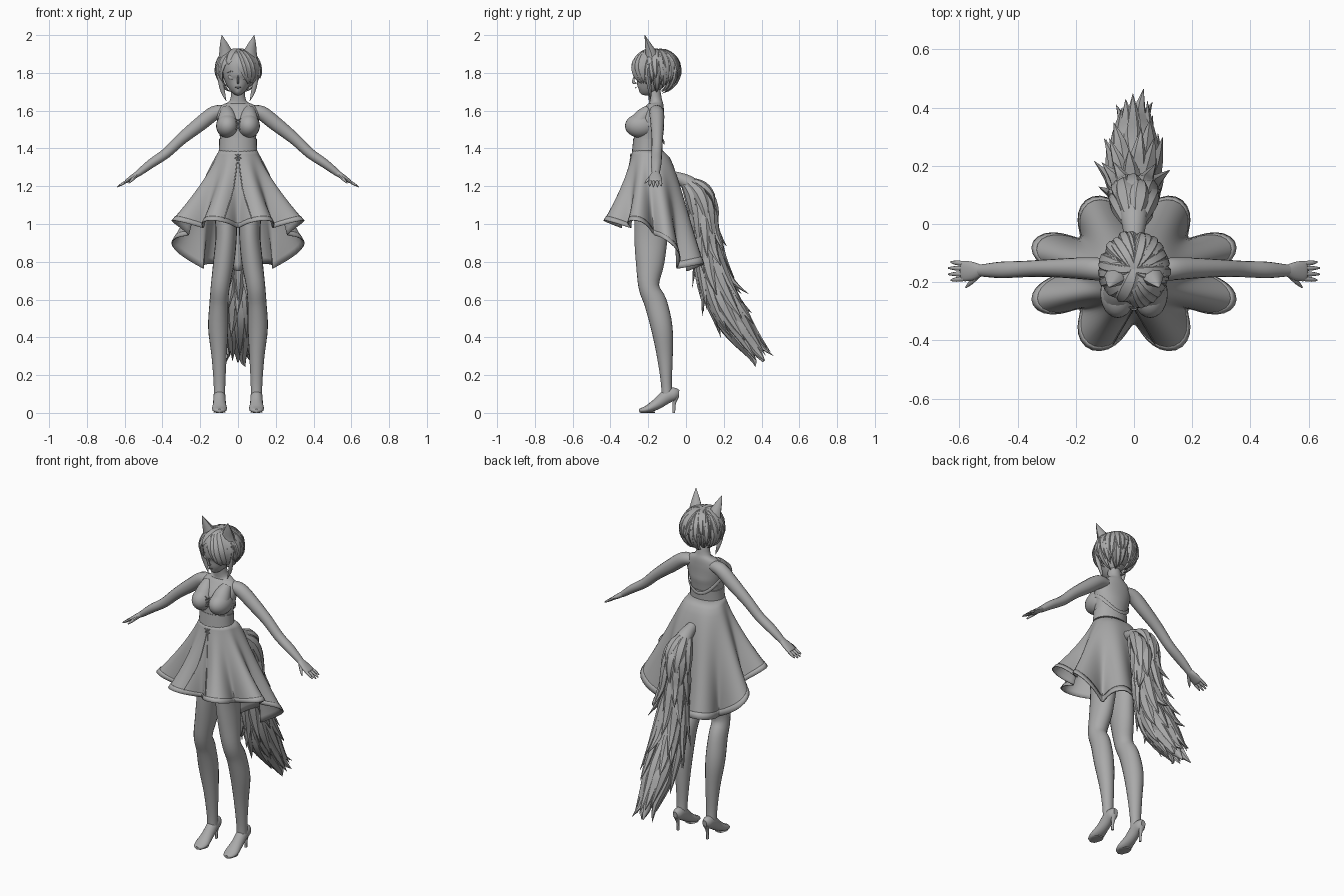
import bpy, bmesh, math, random
from mathutils import Vector

random.seed(4)
X, Y, Z = Vector((1, 0, 0)), Vector((0, 1, 0)), Vector((0, 0, 1))

if "Cube" in bpy.data.objects:
    bpy.data.objects.remove(bpy.data.objects["Cube"], do_unlink=True)

grey = bpy.data.materials.new("plain grey")
grey.use_nodes = True
grey.diffuse_color = (.4, .4, .4, 1)
grey.node_tree.nodes["Principled BSDF"].inputs["Base Color"].default_value = grey.diffuse_color


def finish(name, bm, angle=50):
    """Turn a bmesh into a shaded, coloured object."""
    bmesh.ops.recalc_face_normals(bm, faces=bm.faces)
    mesh = bpy.data.meshes.new(name)
    bm.to_mesh(mesh)
    bm.free()
    mesh.materials.append(grey)
    obj = bpy.data.objects.new(name, mesh)
    bpy.context.collection.objects.link(obj)
    bpy.ops.object.select_all(action="DESELECT")
    obj.select_set(True)
    bpy.context.view_layer.objects.active = obj
    bpy.ops.object.shade_smooth_by_angle(angle=math.radians(angle))
    return obj


def spline(pts, u):
    """Catmull-Rom value at u in 0..1 for points of any dimension."""
    f = min(max(u, 0), 1) * (len(pts) - 1)
    i = min(int(f), len(pts) - 2)
    f -= i
    rows = [pts[min(max(i + k, 0), len(pts) - 1)] for k in (-1, 0, 1, 2)]
    return [b + .5 * f * (c - a + f * (2*a - 5*b + 4*c - d + f * (3*(b - c) + d - a)))
            for a, b, c, d in zip(*rows)]


def loft(bm, pts, ref=X, sides=16, steps=4):
    """Sweep an ellipse along points (x, y, z, half width along ref, half depth)."""
    count = (len(pts) - 1) * steps
    rows = [spline(pts, k / count) for k in range(count + 1)]
    rings = []
    for k, row in enumerate(rows):
        tangent = Vector(rows[min(k + 1, count)][:3]) - Vector(rows[max(k - 1, 0)][:3])
        tangent.normalize()
        across = (ref - tangent * ref.dot(tangent)).normalized()
        deep = tangent.cross(across)
        a, b = max(row[3], .0008), max(row[4], .0008)
        rings.append([bm.verts.new(Vector(row[:3]) + across * a * math.cos(t) + deep * b * math.sin(t))
                      for t in (math.tau * j / sides for j in range(sides))])
    for low, high in zip(rings, rings[1:]):
        for j in range(sides):
            n = (j + 1) % sides
            bm.faces.new((low[j], low[n], high[n], high[j]))
    bm.faces.new(rings[0])
    bm.faces.new(rings[-1])


def part(name, *paths, ref=X, sides=16, steps=4):
    bm = bmesh.new()
    for pts in paths:
        loft(bm, pts, ref, sides, steps)
    return finish(name, bm)


def ball(name, centre, size):
    bm = bmesh.new()
    bmesh.ops.create_uvsphere(bm, u_segments=24, v_segments=14, radius=1)
    for v in bm.verts:
        v.co = Vector(centre) + Vector(a * b for a, b in zip(v.co, size))
    return finish(name, bm)


def flip(pts, s):
    return [(p[0] * s, *p[1:]) for p in pts]


# Torso, neck and head
part("torso", [(0, -.18, 1, .08, .06), (0, -.18, 1.08, .13, .095), (0, -.19, 1.2, .125, .1),
               (0, -.205, 1.38, .097, .076), (0, -.2, 1.46, .096, .076), (0, -.192, 1.53, .108, .078),
               (0, -.17, 1.595, .11, .056), (0, -.16, 1.63, .084, .042), (0, -.162, 1.655, .043, .035),
               (0, -.175, 1.74, .034, .034)], sides=28)
part("head", [(0, -.24, 1.692, .008, .01), (0, -.225, 1.708, .034, .042), (0, -.2, 1.745, .063, .073),
              (0, -.185, 1.79, .08, .09), (0, -.175, 1.84, .086, .095), (0, -.165, 1.89, .07, .08),
              (0, -.16, 1.915, .02, .03)], sides=28)
part("nose", [(0, -.272, 1.785, .003, .002), (0, -.279, 1.752, .006, .008), (0, -.262, 1.745, .004, .004)], sides=8)
part("mouth", [(-.015, -.263, 1.723, .002, .002), (0, -.267, 1.721, .003, .003),
               (.015, -.263, 1.723, .002, .002)], ref=Z, sides=8)

# Bodice with its low-backed band and lacing
part("bodice", [(0, -.204, 1.34, .108, .087), (0, -.205, 1.38, .102, .081), (0, -.203, 1.42, .1, .079),
                (0, -.201, 1.45, .1, .078)], sides=28)
bm = bmesh.new()
band = [(math.sin(t), math.cos(t)) for t in (math.tau * k / 32 for k in range(33))]
loft(bm, [(.107 * s, -.195 - .079 * c, 1.465 + .035 * c + .06 * s * s, .01, .003) for s, c in band], Z, 8, 1)
finish("bodice_band", bm)
for z, y in ((1.54, -.286), (1.35, -.291)):
    for k in range(3):
        h = z - .02 * k
        part("lacing", *[[(-.016 * s, y, h, .003, .003), (0, y - .004, h + .01, .003, .003),
                          (.016 * s, y, h + .02, .003, .003)] for s in (1, -1)], ref=Y, sides=6, steps=2)

# Paired parts
for side, s in (("left", 1), ("right", -1)):
    ball(side + "_bust", (.056 * s, -.24, 1.52), (.06, .083, .064))
    part(side + "_bust_slope", flip([(.06, -.19, 1.605, .03, .03), (.057, -.225, 1.57, .046, .044),
                                     (.056, -.25, 1.535, .054, .05)], s))
    ball(side + "_eye", (.035 * s, -.251, 1.778), (.018, .007, .014))
    part(side + "_brow", flip([(.018, -.267, 1.804, .002, .002), (.038, -.261, 1.809, .003, .003),
                               (.058, -.246, 1.802, .002, .002)], s), ref=Z, sides=6)
    part(side + "_ear", flip([(.06, -.178, 1.87, .045, .038), (.064, -.185, 1.905, .037, .03),
                              (.076, -.203, 1.955, .02, .015), (.086, -.218, 2, .001, .001)], s), sides=8)
    part(side + "_arm", flip([(.07, -.16, 1.598, .034, .03), (.125, -.155, 1.587, .039, .038),
                              (.2, -.152, 1.53, .036, .038), (.3, -.152, 1.45, .03, .031),
                              (.38, -.155, 1.375, .028, .027), (.46, -.158, 1.32, .028, .024),
                              (.53, -.16, 1.266, .02, .017)], s), ref=Y)
    # Hand with four fingers and a thumb
    part(side + "_palm", flip([(.525, -.16, 1.27, .02, .016), (.555, -.162, 1.25, .032, .014),
                               (.588, -.162, 1.228, .034, .01), (.595, -.162, 1.224, .02, .006)], s), ref=Y)
    fingers = [[(.58, -.162 + f, 1.232, .008, .007), (.61, -.162 + f * 1.1, 1.214, .008, .007),
                (.643 - abs(f) * .5, -.162 + f * 1.2, 1.194 + abs(f) * .3, .003, .003)]
               for f in (-.026, -.009, .009, .026)]
    thumb = [(.54, -.178, 1.255, .012, .01), (.56, -.2, 1.235, .009, .008), (.578, -.218, 1.216, .003, .003)]
    part(side + "_fingers", *[flip(f, s) for f in fingers + [thumb]], ref=Y, sides=8)
    part(side + "_leg", flip([(.07, -.18, 1.1, .06, .09), (.062, -.185, .95, .056, .089), (.075, -.19, .8, .056, .076),
                              (.094, -.197, .67, .05, .055), (.101, -.16, .58, .05, .06), (.105, -.128, .45, .053, .057),
                              (.1, -.112, .3, .04, .042), (.098, -.104, .16, .031, .029),
                              (.098, -.1, .08, .03, .03)], s), sides=20)
    # High-heeled shoe
    part(side + "_shoe", flip([(.098, -.037, .1, .014, .02), (.098, -.06, .1, .028, .034), (.098, -.1, .088, .032, .037),
                               (.098, -.15, .05, .034, .03), (.098, -.2, .022, .04, .021),
                               (.098, -.235, .013, .03, .013), (.098, -.248, .011, .012, .009)], s))
    part(side + "_heel", flip([(.098, -.052, .09, .02, .018), (.098, -.062, .05, .009, .009),
                               (.098, -.065, 0, .007, .008)], s), sides=10)
    part(side + "_sole", flip([(.098, -.165, .004, .022, .004), (.098, -.2, .004, .034, .004),
                               (.098, -.24, .004, .02, .004)], s), sides=12)


# Rippled skirt with round folds, short in front and long behind
def skirt_point(angle, t, out=0):
    ripple = -math.cos(8 * angle)
    angle -= .06 * math.sin(8 * angle) * t ** 2
    s, c = math.sin(angle), math.cos(angle)
    drop = min(max((.3 - c) / 1.2, 0), 1)
    drop *= drop * (3 - 2 * drop)
    hem = 1 - .23 * drop + .02 * ripple
    f = t ** (1.1 - .55 * drop)
    wave = .055 * ripple * t ** 2 + out
    wide, deep = .101 + .217 * f + wave, .08 + .148 * f + wave
    return Vector((s * wide, -.204 + .034 * f - c * deep, 1.39 + (hem - 1.39) * t))


def skirt_strip(name, start, end, rows, out):
    bm = bmesh.new()
    around = 128
    grid = [[bm.verts.new(skirt_point(math.tau * j / around, start + (end - start) * i / rows, out))
             for j in range(around)] for i in range(rows + 1)]
    for a, b in zip(grid, grid[1:]):
        for j in range(around):
            n = (j + 1) % around
            bm.faces.new((a[j], a[n], b[n], b[j]))
    solid = finish(name, bm).modifiers.new("thickness", "SOLIDIFY")
    solid.thickness = .004


skirt_strip("skirt", 0, 1, 18, 0)
skirt_strip("skirt_hem_trim", .94, 1, 2, .003)
part("front_panel_seams", *[[(*skirt_point(a * t, t), .003, .003) for t in (.05, .3, .6, .95)]
                            for a in (.28, -.28)], sides=6)

# Hair cap, swept fringe and layered locks
centre, size = Vector((0, -.158, 1.815)), Vector((.102, .112, .104))
ball("hair_cap", (0, -.146, 1.823), (.094, .098, .094))


def hair_lock(bm, angle, end, turn=0, width=.026, flare=.0, start=-6):
    pts = []
    lift = random.uniform(-.02, .05)
    for u, w in ((0, .5), (.3, 1), (.6, 1.1), (.85, .7), (1, .02)):
        polar, a = math.radians(start + (end - start) * u), angle + turn * u
        ray = Vector((math.sin(a) * math.sin(polar), -math.cos(a) * math.sin(polar), math.cos(polar)))
        p = centre + ray * size * (1 + lift * min(u * 3, 1) + flare * u * u)
        pts.append((*p, width * w, .013 * w))
    loft(bm, pts, Vector((math.cos(angle + turn), math.sin(angle + turn), 0)), 6, 3)


bm = bmesh.new()
for end, count, flare in ((158, 13, .12), (138, 15, .06), (118, 16, .12), (92, 13, .14)):
    for k in range(count):
        a = math.pi + (k / (count - 1) - .5) * 3.9
        hair_lock(bm, a + random.uniform(-.1, .1), end + random.uniform(-12, 10),
                  random.uniform(-.25, .25), .021, flare + random.uniform(-.06, .08))
finish("hair_locks", bm, 35)
bm = bmesh.new()
for angle, end, turn in ((-.2, 104, .5), (-.1, 122, .6), (.1, 130, .55), (.35, 128, .5), (.65, 132, .4),
                         (-.3, 76, -.2), (-.5, 84, -.35), (-.75, 108, -.25), (-1, 126, -.1), (1.1, 130, 0)):
    hair_lock(bm, angle, end, turn, .031, .08)
finish("fringe", bm, 35)
part("side_locks", *[flip([(.09, -.205, 1.82, .014, .012), (.092, -.2, 1.76, .014, .012),
                           (.08, -.19, 1.7, .011, .009), (.062, -.19, 1.65, .001, .001)], s) for s in (1, -1)], sides=8)

# Bushy tail with splayed overlapping tufts
path = [(0, -.06, 1.25, .03, .03), (0, .03, 1.205, .048, .043), (0, .085, 1.1, .056, .058), (0, .105, .95, .06, .058),
        (0, .135, .76, .066, .066), (0, .205, .58, .07, .07), (0, .295, .43, .052, .054), (0, .41, .27, .004, .004)]
part("tail_core", path, sides=14)
bm = bmesh.new()
for row in range(9):
    u = .1 + row * .078
    for k in range(6):
        a = math.tau * (k + .5 * (row % 2) + random.uniform(-.2, .2)) / 6
        reach = .27 + random.uniform(-.05, .07)
        splay = random.uniform(1.4, 2.1) if row > 1 else 1.2
        lock = []
        for f, lift, w in ((0, .75, .4), (.35, 1.08, 1), (.7, 1.3, .7), (1, splay, .02)):
            x, y, z, wide, deep = spline(path, u + reach * f)
            wide, deep = max(wide, .034), max(deep, .034)
            lock.append((x + math.cos(a) * wide * lift, y + math.sin(a) * deep * .85 * lift,
                         z + math.sin(a) * deep * .5 * lift, .034 * w, .02 * w))
        loft(bm, lock, Vector((-math.sin(a), math.cos(a) * .85, math.cos(a) * .5)), 6, 3)
finish("tail_tufts", bm, 35)
